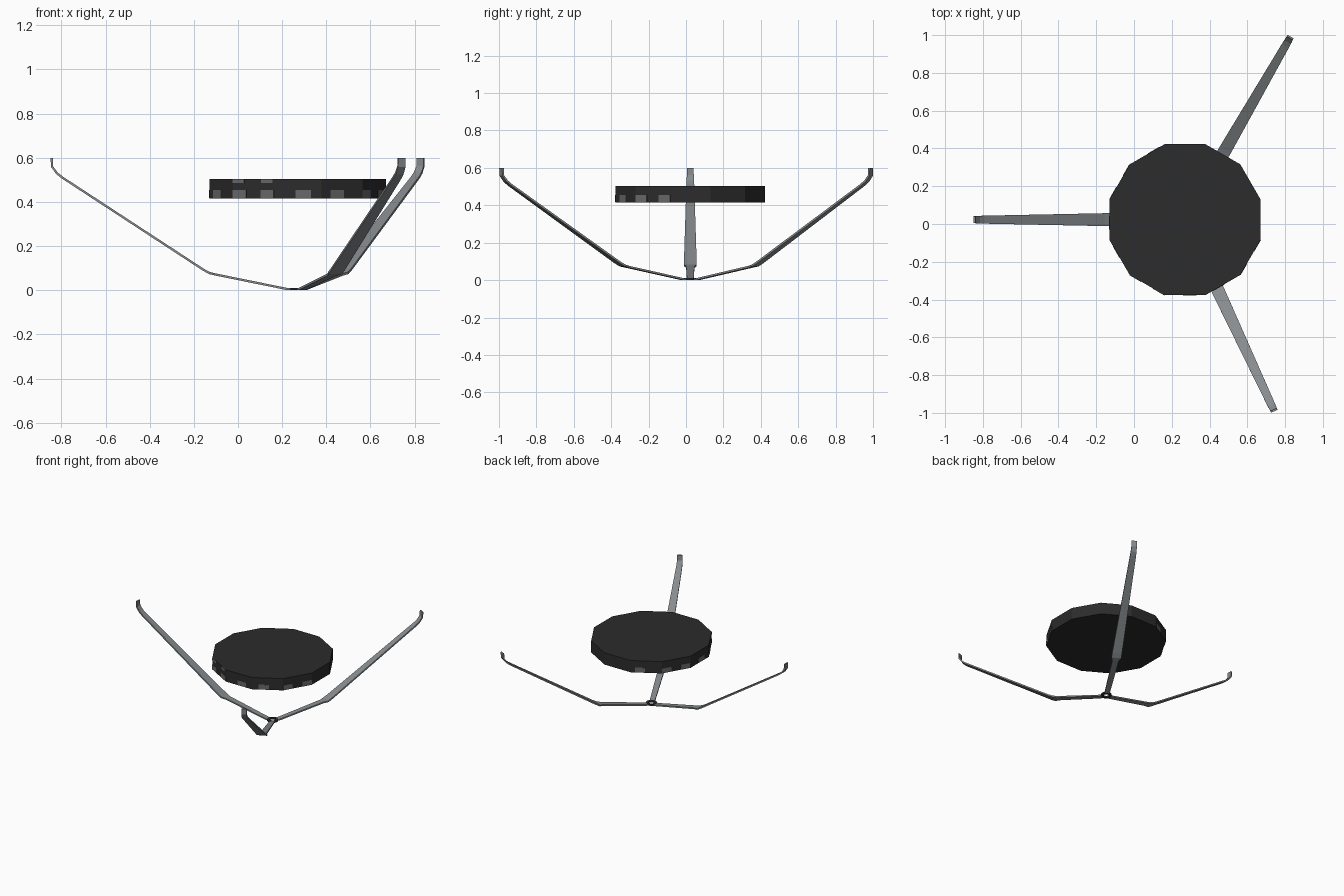
import bpy, bmesh, math
from mathutils import Matrix, Vector

if "Cube" in bpy.data.objects:
    bpy.data.objects.remove(bpy.data.objects["Cube"])

CX, CY = 0.27, 0.023          # shared vertical axis of disc and arms


def material(name, c):
    m = bpy.data.materials.new(name)
    m.diffuse_color = (*c, 1)
    m.use_nodes = True
    m.node_tree.nodes["Principled BSDF"].inputs["Base Color"].default_value = m.diffuse_color
    return m


DARK = material("charcoal", (0.025, 0.025, 0.025))
GREY = material("arm grey", (0.24, 0.26, 0.27))
WORN = material("patch grey", (0.14, 0.14, 0.145))


def finish(name, bm, mat):
    bmesh.ops.recalc_face_normals(bm, faces=bm.faces[:])
    me = bpy.data.meshes.new(name)
    bm.to_mesh(me)
    bm.free()
    me.materials.append(mat)
    ob = bpy.data.objects.new(name, me)
    ob.location = (CX, CY, 0)
    bpy.context.collection.objects.link(ob)
    return ob


# Twelve-sided disc, flat sides facing the axes
APOTHEM, Z0, Z1 = 0.40, 0.416, 0.504
R = APOTHEM / math.cos(math.pi / 12)
bm = bmesh.new()
ring = [bm.verts.new((R * math.cos(math.radians(15 + 30 * i)),
                      R * math.sin(math.radians(15 + 30 * i)), Z0)) for i in range(12)]
base = bm.faces.new(ring)
top = bmesh.ops.extrude_face_region(bm, geom=[base])["geom"]
bmesh.ops.translate(bm, vec=(0, 0, Z1 - Z0),
                    verts=[v for v in top if isinstance(v, bmesh.types.BMVert)])
if not any(all(abs(v.co.z - Z0) < 1e-5 for v in f.verts) for f in bm.faces):
    bm.faces.new(ring)
finish("disc", bm, DARK)

# Small grey patches lying on the rim
bm = bmesh.new()


def patch(deg, z, width, height):
    side = round(deg / 30) * 30
    off = APOTHEM * math.tan(math.radians(deg - side))
    lim = R * math.sin(math.pi / 12) - width / 2
    off = max(-lim, min(lim, off))
    m = (Matrix.Rotation(math.radians(side), 4, 'Z')
         @ Matrix.Translation((APOTHEM, off, z))
         @ Matrix.Diagonal((0.004, width, height, 1)))
    bmesh.ops.create_cube(bm, size=1, matrix=m)


for k in range(11):
    patch(-18 - 22.8 * k, Z0 + 0.02, 0.07, 0.036)
for deg in (-132, -110):
    patch(deg, Z1 - 0.01, 0.06, 0.018)
finish("rim_patches", bm, WORN)

# Bent flat arms: radius, height, width at each station
PATH = [(0.025, 0.005, 0.036), (0.045, 0.005, 0.036), (0.37, 0.071, 0.045),
        (0.40, 0.078, 0.068), (0.43, 0.095, 0.068), (1.065, 0.51, 0.042),
        (1.09, 0.53, 0.04), (1.112, 0.56, 0.037), (1.114, 0.60, 0.036)]
THICK = 0.010


def arm(name, deg):
    bm = bmesh.new()
    pts = [Vector((r, z)) for r, z, w in PATH]
    sections = []
    for i, (r, z, w) in enumerate(PATH):
        t = (pts[min(i + 1, len(pts) - 1)] - pts[max(i - 1, 0)]).normalized()
        n = Vector((-t.y, t.x)) * THICK / 2
        if i in (0, len(PATH) - 1):
            n = Vector((0, THICK / 2)) if i == 0 else Vector((-THICK / 2, 0))
        sections.append([bm.verts.new((r + s * n.x, y * w / 2, z + s * n.y))
                         for s, y in ((1, 1), (1, -1), (-1, -1), (-1, 1))])
    for a, b in zip(sections, sections[1:]):
        for j in range(4):
            k = (j + 1) % 4
            bm.faces.new((a[j], a[k], b[k], b[j]))
    bm.faces.new(sections[0])
    bm.faces.new(sections[-1])
    finish(name, bm, GREY).rotation_euler.z = math.radians(deg)


arm("left_arm", 180)
arm("back_arm", 60)
arm("front_arm", -65)

# Small open ring where the arms meet
bm = bmesh.new()
N = 12
loops = []
for r, z in ((0.038, 0), (0.038, 0.011), (0.02, 0.011), (0.02, 0)):
    loops.append([bm.verts.new((r * math.cos(2 * math.pi * i / N),
                                r * math.sin(2 * math.pi * i / N), z)) for i in range(N)])
for a, b in zip(loops, loops[1:] + loops[:1]):
    for i in range(N):
        j = (i + 1) % N
        bm.faces.new((a[i], a[j], b[j], b[i]))
finish("hub_ring", bm, DARK)
